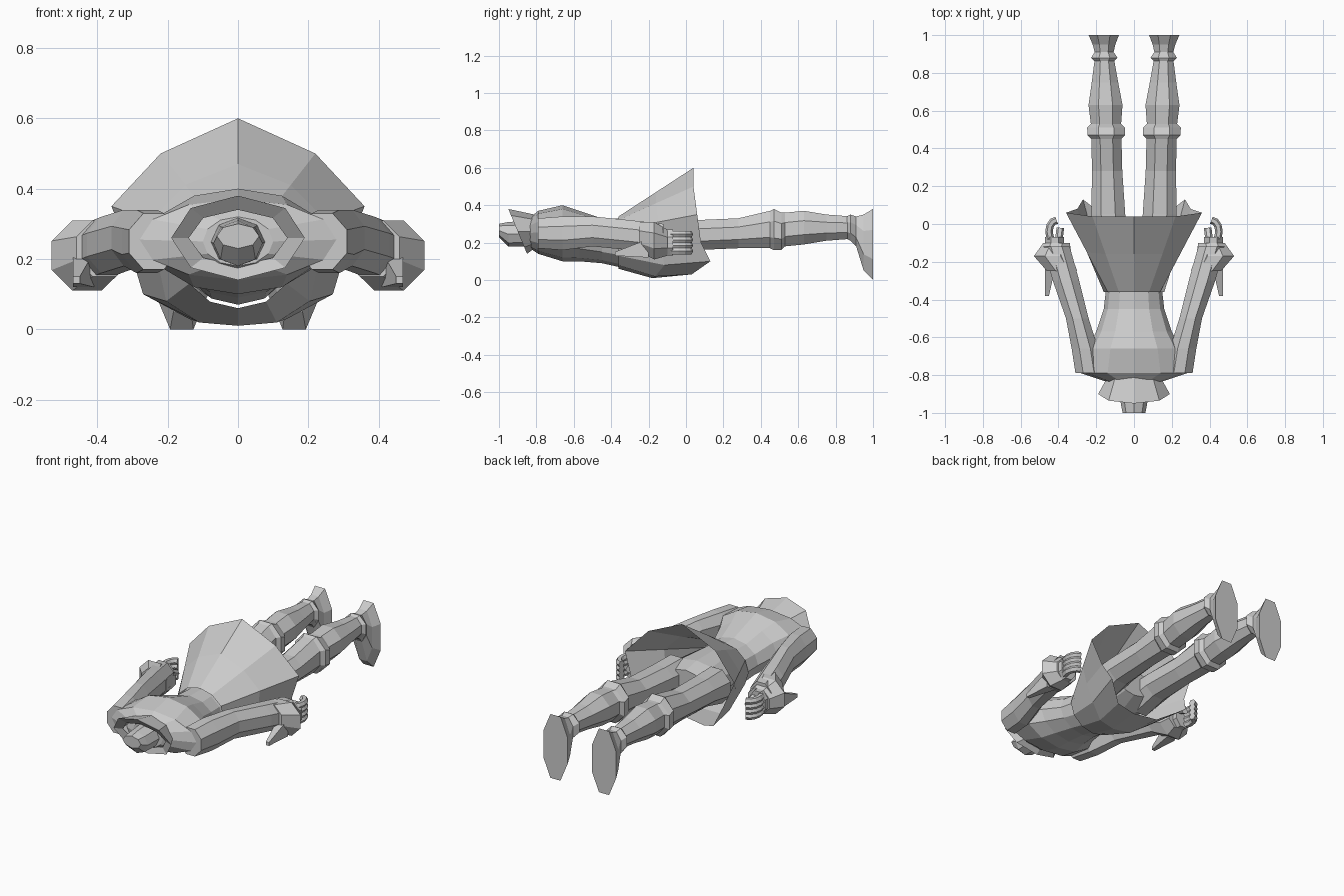
import bpy
import bmesh
from math import cos, sin, pi
from mathutils import Vector

default_cube = bpy.data.objects.get("Cube")
if default_cube:
    bpy.data.objects.remove(default_cube)


def add_object(name, bm):
    bmesh.ops.recalc_face_normals(bm, faces=bm.faces)
    mesh = bpy.data.meshes.new(name)
    bm.to_mesh(mesh)
    bm.free()
    obj = bpy.data.objects.new(name, mesh)
    bpy.context.collection.objects.link(obj)
    return obj


def ring(y, x, z, width, height, sides=8, flat=True, lean=0):
    """Polygon across the body with the given half extents, starting at the back."""
    turn = pi / sides if flat else 0
    grow = 1 / cos(turn)
    points = []
    for i in range(sides):
        angle = 2 * pi * i / sides + turn
        across, up = grow * sin(angle), grow * cos(angle)
        points.append(Vector((x + width * across, y - lean * up, z + height * up)))
    return points


def loft(name, rings, caps=True):
    """Skin a row of equal polygons."""
    bm = bmesh.new()
    rows = [[bm.verts.new(point) for point in points] for points in rings]
    for row, following in zip(rows, rows[1:]):
        for i in range(len(row)):
            bm.faces.new((row[i - 1], row[i], following[i], following[i - 1]))
    if caps:
        bm.faces.new(rows[0])
        bm.faces.new(rows[-1])
    return add_object(name, bm)


def trunk(name, stations, sides):
    """Central part from stations of y, half width, bottom and top."""
    rings = []
    for y, width, bottom, top in stations:
        middle, height = (bottom + top) / 2, (top - bottom) / 2
        rings.append(ring(y, 0, middle, width, height, sides, flat=False))
    loft(name, rings)


def pair(name, rings):
    """Left part and its mirrored right twin."""
    left = loft("left_" + name, rings)
    bm = bmesh.new()
    bm.from_mesh(left.data)
    bmesh.ops.scale(bm, vec=(-1, 1, 1), verts=bm.verts)
    add_object("right_" + name, bm)


def leg_rings(stations):
    """Sections along a leg that splays slightly towards the foot."""
    return [ring(y, 0.135 + 0.025 * y, z, width, height) for y, width, z, height in stations]


def tube_rings(path, radius, sides=6):
    """Round sections that follow a path lying level."""
    rings = []
    for i, point in enumerate(path):
        before, after = path[max(i - 1, 0)], path[min(i + 1, len(path) - 1)]
        up = Vector((0, 0, 1))
        outward = (after - before).cross(up).normalized()
        angles = [2 * pi * k / sides for k in range(sides)]
        rings.append([point + radius * (outward * cos(a) + up * sin(a)) for a in angles])
    return rings


# Torso from the neck base over the shoulders and waist to the hips
trunk("torso", [
    (-0.85, 0.1, 0.18, 0.32),
    (-0.79, 0.28, 0.14, 0.37),
    (-0.66, 0.25, 0.1, 0.4),
    (-0.57, 0.2, 0.1, 0.37),
    (-0.45, 0.16, 0.09, 0.33),
    (-0.36, 0.15, 0.07, 0.33),
    (-0.1, 0.2, 0.1, 0.33),
    (0, 0.12, 0.15, 0.31),
], sides=12)

# Neck stump
trunk("neck", [
    (-0.8, 0.08, 0.18, 0.32),
    (-0.95, 0.07, 0.18, 0.31),
    (-1, 0.06, 0.23, 0.3),
], sides=8)

# Open collar: base, leaning rim, then the inner wall
collar_middle = 0.26
collar = [
    ring(-0.81, 0, collar_middle, 0.14, 0.09, flat=False),
    ring(-0.9, 0, collar_middle, 0.19, 0.12, flat=False, lean=0.05),
    ring(-0.88, 0, collar_middle, 0.14, 0.08, flat=False, lean=0.04),
]
loft("collar", collar, caps=False)

# Flared skirt, raised at the back and bulging at the front
half_hem = [(0, 0.04, 0.6), (0.22, 0.04, 0.5), (0.36, 0.06, 0.35), (0.3, 0.08, 0.2),
            (0.27, 0.13, 0.1), (0.14, 0.03, 0.03), (0, 0, 0.03)]
mirrored_half = [(-x, y, z) for x, y, z in half_hem[-2:0:-1]]
hem = [Vector(point) for point in half_hem + mirrored_half]
waist = ring(-0.36, 0, 0.2, 0.16, 0.14, sides=len(hem), flat=False)
hips = [a.lerp(b, 0.5) for a, b in zip(waist, hem)]
for point in hips:
    if point.z < waist[0].z / 2:
        point.z -= 0.035
loft("skirt", [waist, hips, hem], caps=False)

# Legs with a raised knee band
pair("leg", leg_rings([
    (-0.1, 0.09, 0.22, 0.1),
    (0.05, 0.09, 0.24, 0.08),
    (0.28, 0.08, 0.25, 0.08),
    (0.45, 0.08, 0.27, 0.1),
    (0.47, 0.1, 0.27, 0.11),
    (0.51, 0.1, 0.26, 0.1),
    (0.53, 0.08, 0.27, 0.09),
    (0.63, 0.09, 0.28, 0.09),
    (0.75, 0.07, 0.28, 0.07),
    (0.88, 0.05, 0.28, 0.06),
]))

# Boots with a flared ankle and the sole facing away
pair("boot", leg_rings([
    (0.86, 0.05, 0.28, 0.06),
    (0.88, 0.07, 0.28, 0.07),
    (0.91, 0.05, 0.26, 0.08),
    (0.95, 0.06, 0.2, 0.15),
    (1, 0.08, 0.19, 0.19),
]))

# Arms
pair("arm", [ring(*section) for section in (
    (-0.79, 0.24, 0.25, 0.07, 0.08),
    (-0.66, 0.26, 0.25, 0.07, 0.09),
    (-0.5, 0.3, 0.26, 0.06, 0.08),
    (-0.3, 0.36, 0.24, 0.07, 0.08),
    (-0.12, 0.41, 0.22, 0.07, 0.08),
)])

# Flared wrist cuffs, each with a small pointed fin
pair("cuff", [ring(*section) for section in (
    (-0.25, 0.38, 0.23, 0.08, 0.08),
    (-0.17, 0.43, 0.21, 0.1, 0.1),
    (-0.1, 0.41, 0.2, 0.07, 0.07),
)])
fin_tip = ring(-0.38, 0.46, 0.14, 0.01, 0.01, sides=4)
fin_root = ring(-0.2, 0.44, 0.17, 0.03, 0.05, sides=4)
pair("cuff_fin", [fin_tip, fin_root])

# Palms and thumbs
pair("palm", [ring(y, 0.42, 0.2, 0.05, 0.07) for y in (-0.14, -0.07)])
thumb_path = [Vector((0.4, -0.1, 0.24)), Vector((0.39, -0.02, 0.2))]
pair("thumb", tube_rings(thumb_path, 0.02))

# Fingers curling inwards
for i, finger in enumerate(("little", "ring", "middle", "index")):
    curl = [pi * step / 6 for step in range(-2, 4)]
    height = 0.155 + 0.03 * i
    path = [Vector((0.41 + 0.04 * cos(a), 0.06 * sin(a) - 0.04, height)) for a in curl]
    pair(finger + "_finger", tube_rings(path, 0.02))
